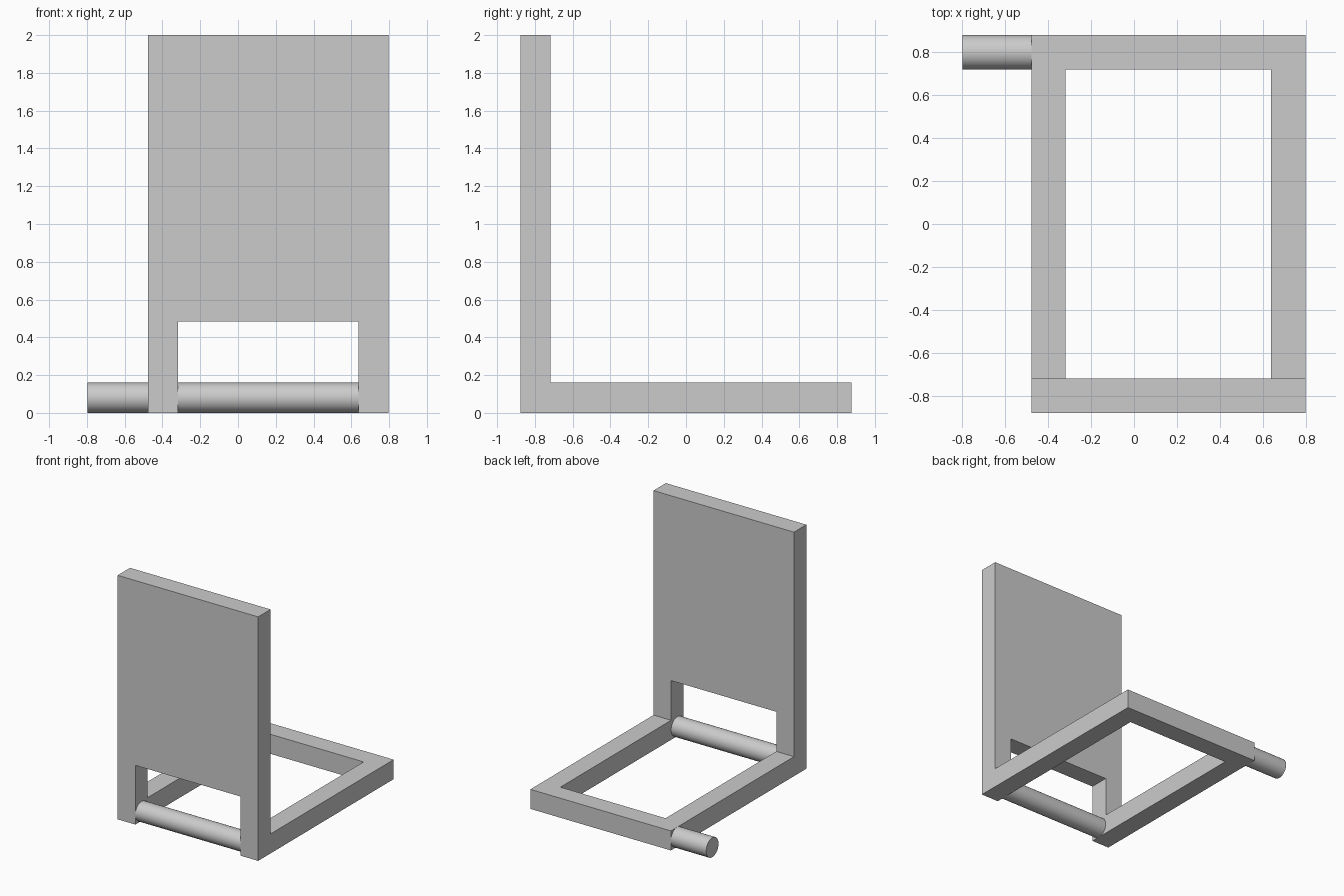
import bpy, bmesh
from math import pi
from mathutils import Matrix, Vector

cube = bpy.data.objects.get("Cube")
if cube:
    bpy.data.objects.remove(cube, do_unlink=True)

# Shared dimensions
T = 0.16                      # stock thickness
X0, X1 = -0.477, 0.797        # outer sides
Y0, Y1 = -0.877, 0.877        # front and back
TOP, NOTCH = 2.0, 0.485

grey = bpy.data.materials.new("plain grey")
grey.use_nodes = True
colour = (0.6, 0.6, 0.6, 1)
grey.diffuse_color = colour
grey.node_tree.nodes["Principled BSDF"].inputs["Base Color"].default_value = colour


def finish(name, bm):
    bmesh.ops.recalc_face_normals(bm, faces=bm.faces)
    mesh = bpy.data.meshes.new(name)
    bm.to_mesh(mesh)
    bm.free()
    mesh.materials.append(grey)
    obj = bpy.data.objects.new(name, mesh)
    bpy.context.collection.objects.link(obj)
    return obj


def extrude_profile(name, points, direction):
    bm = bmesh.new()
    face = bm.faces.new([bm.verts.new(p) for p in points])
    result = bmesh.ops.extrude_face_region(bm, geom=[face], use_keep_orig=True)
    moved = [g for g in result["geom"] if isinstance(g, bmesh.types.BMVert)]
    bmesh.ops.translate(bm, verts=moved, vec=Vector(direction))
    return finish(name, bm)


def rod(name, x_start, x_end, y):
    bm = bmesh.new()
    place = Matrix.Translation(((x_start + x_end) / 2, y, T / 2)) @ Matrix.Rotation(pi / 2, 4, "Y")
    bmesh.ops.create_cone(bm, cap_ends=True, segments=48, radius1=T / 2, radius2=T / 2,
                          depth=x_end - x_start, matrix=place)
    obj = finish(name, bm)
    bpy.ops.object.select_all(action="DESELECT")
    obj.select_set(True)
    bpy.context.view_layer.objects.active = obj
    bpy.ops.object.shade_smooth_by_angle()


# Upright panel standing on two legs
panel = [(X0, 0), (X0 + T, 0), (X0 + T, NOTCH), (X1 - T, NOTCH),
         (X1 - T, 0), (X1, 0), (X1, TOP), (X0, TOP)]
extrude_profile("upright_panel", [(x, Y0, z) for x, z in panel], (0, T, 0))

# U-shaped floor frame behind the panel
frame = [(X0, Y0 + T), (X0 + T, Y0 + T), (X0 + T, Y1 - T), (X1 - T, Y1 - T),
         (X1 - T, Y0 + T), (X1, Y0 + T), (X1, Y1), (X0, Y1)]
extrude_profile("floor_frame", [(x, y, 0) for x, y in frame], (0, 0, T))

# Round crossbar between the legs, and pin at the back corner
rod("front_crossbar", X0 + T, X1 - T, Y0 + T / 2)
rod("rear_pin", -0.797, X0, Y1 - T / 2)
